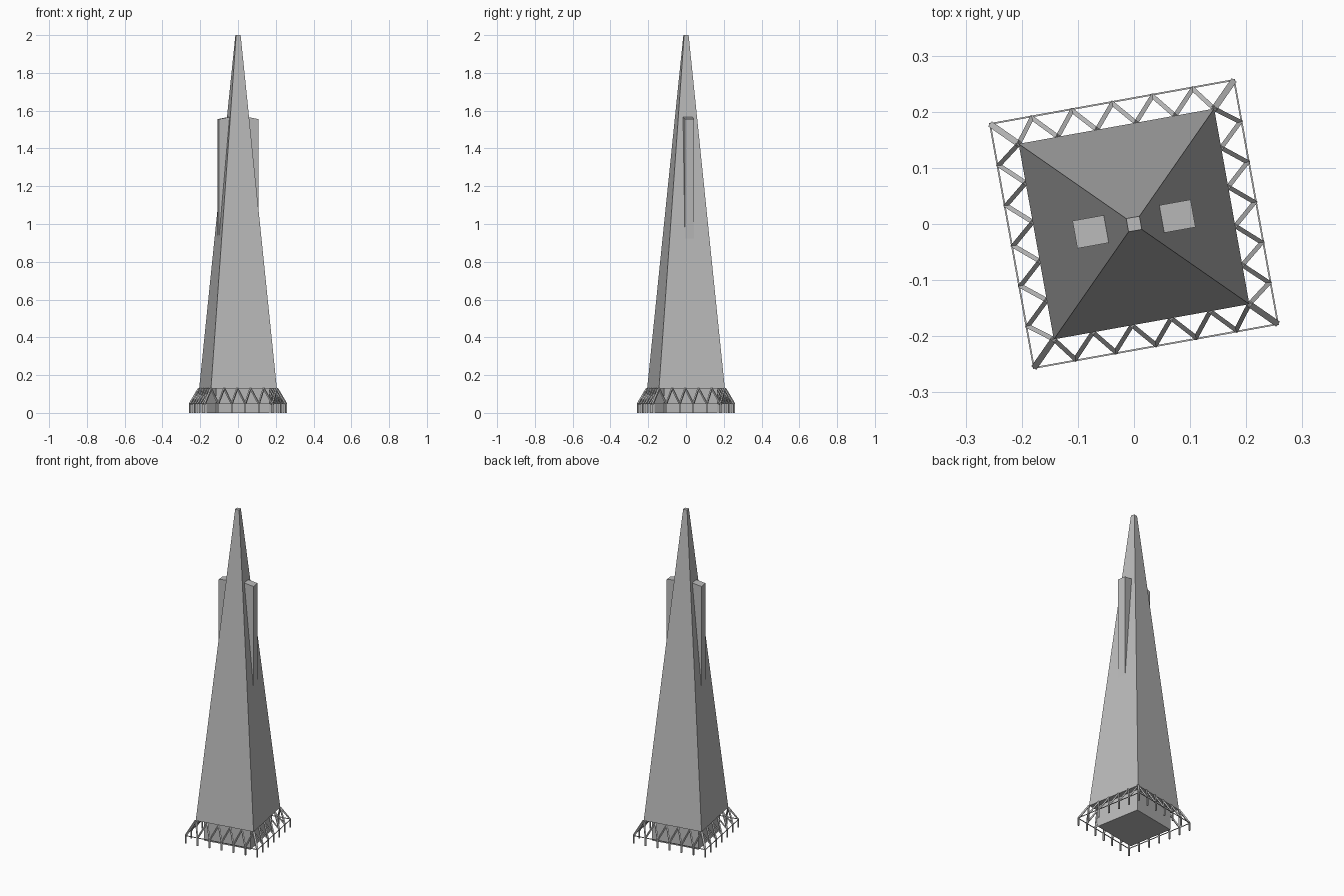
import bpy, bmesh, math
from mathutils import Matrix, Vector

if "Cube" in bpy.data.objects:
    bpy.data.objects.remove(bpy.data.objects["Cube"], do_unlink=True)

TURN = math.radians(10.2)      # whole tower is turned on its plot
BASE, TIP = 0.177, 0.012       # half widths of the shaft
SHAFT_Z, TOP_Z = 0.13, 2.0
CORE = 0.143                   # half width of the ground floor core
OUTER, RING_Z = 0.2225, 0.048  # half width and height of the outer frame

concrete = bpy.data.materials.new("concrete grey")
concrete.use_nodes = True
concrete.diffuse_color = (0.5, 0.5, 0.5, 1)
concrete.node_tree.nodes["Principled BSDF"].inputs["Base Color"].default_value = (0.5, 0.5, 0.5, 1)


def finish(name, bm):
    bmesh.ops.recalc_face_normals(bm, faces=bm.faces[:])
    mesh = bpy.data.meshes.new(name)
    bm.to_mesh(mesh)
    bm.free()
    mesh.materials.append(concrete)
    obj = bpy.data.objects.new(name, mesh)
    obj.rotation_euler.z = TURN
    bpy.context.collection.objects.link(obj)
    return obj


def frustum(name, low, high, z0, z1):
    bm = bmesh.new()
    bmesh.ops.create_cube(bm, size=2)
    for v in bm.verts:
        half = high if v.co.z > 0 else low
        v.co = (v.co.x * half, v.co.y * half, z1 if v.co.z > 0 else z0)
    return finish(name, bm)


def beam(bm, a, b, wide, thick):
    """Add a square bar running from a to b."""
    a, b = Vector(a), Vector(b)
    axis = (b - a).normalized()
    helper = Vector((0, 0, 1)) if abs(axis.z) < 0.9 else Vector((0, 1, 0))
    side = axis.cross(helper).normalized()
    up = side.cross(axis)
    turn = Matrix((side, up, axis)).transposed().to_4x4()
    size = Matrix.Diagonal((wide, thick, (b - a).length, 1))
    bmesh.ops.create_cube(bm, size=1, matrix=Matrix.Translation((a + b) / 2) @ turn @ size)


# Tapering shaft and the core it stands on
frustum("tower_shaft", BASE, TIP, SHAFT_Z, TOP_Z)
frustum("ground_core", CORE, CORE, 0, SHAFT_Z)

# Upright wings on two opposite faces, with slightly sloping roofs
for name, s in (("left_wing", 1), ("right_wing", -1)):
    bm = bmesh.new()
    profile = [(0.107, 0.85), (0.107, 1.555), (0.05, 1.566), (0.03, 1.566), (0.03, 0.85)]
    face = bm.faces.new([bm.verts.new((s * x, -0.025, z)) for x, z in profile])
    push = bmesh.ops.extrude_face_region(bm, geom=[face])
    verts = [g for g in push["geom"] if isinstance(g, bmesh.types.BMVert)]
    bmesh.ops.translate(bm, verts=verts, vec=(0, 0.05, 0))
    finish(name, bm)

# Zigzag frame around the foot: one side, repeated four times
edge = OUTER - 0.004
outer = [-edge + 2 * edge * i / 6 for i in range(7)]
inner = [-BASE + 2 * BASE * i / 5 for i in range(6)]
struts, posts, ring = bmesh.new(), bmesh.new(), bmesh.new()
for quarter in range(4):
    spin = Matrix.Rotation(quarter * math.pi / 2, 3, "Z")
    at = lambda x, y, z: spin @ Vector((x, y, z))
    for i in range(1, 6):
        foot = at(outer[i], -edge, RING_Z)
        for j in (i - 1, i):
            beam(struts, foot, at(inner[j], -BASE, SHAFT_Z), 0.008, 0.008)
    beam(struts, at(-edge, -edge, RING_Z), at(-BASE, -BASE, SHAFT_Z), 0.011, 0.009)
    for x in outer[:-1]:
        beam(posts, at(x, -edge, 0), at(x, -edge, RING_Z + 0.002), 0.008, 0.008)
    rim = OUTER - 0.0015
    beam(ring, at(-rim, -rim, RING_Z), at(rim, -rim, RING_Z), 0.003, 0.004)
finish("frame_struts", struts)
finish("frame_posts", posts)
finish("frame_ring", ring)
